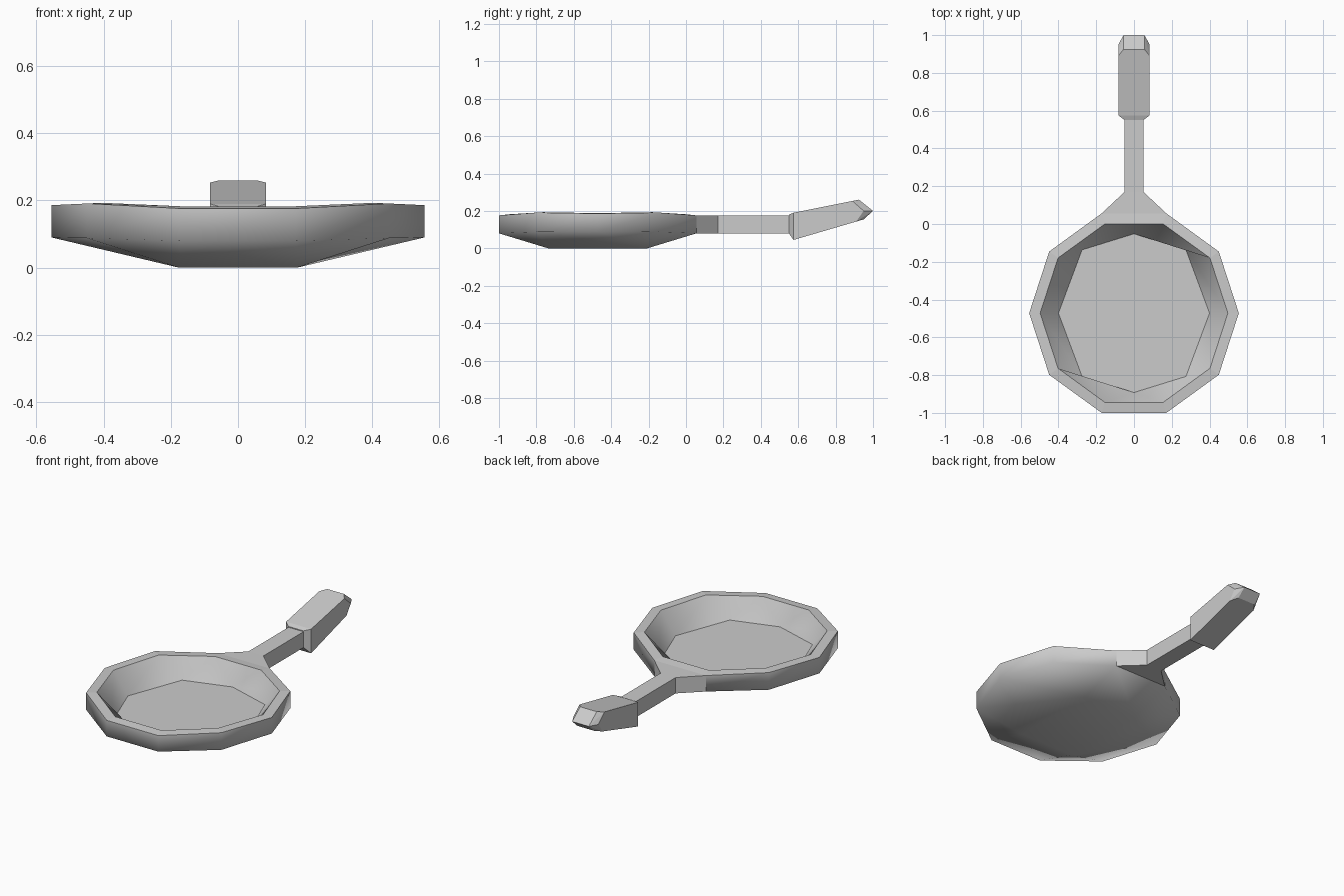
import bpy, bmesh
from math import cos, sin, pi

if "Cube" in bpy.data.objects:
    bpy.data.objects.remove(bpy.data.objects["Cube"])

CY = -0.472          # centre of the pan
N = 10


def finish(bm, name):
    bmesh.ops.recalc_face_normals(bm, faces=bm.faces[:])
    mesh = bpy.data.meshes.new(name)
    bm.to_mesh(mesh)
    bm.free()
    obj = bpy.data.objects.new(name, mesh)
    bpy.context.collection.objects.link(obj)
    return obj


# Pan body with its neck
bm = bmesh.new()


def decagon(r, heights):
    # heights: side corner, diagonal corner, end corner
    order = (0, 1, 2, 2, 1)
    return [bm.verts.new((r * cos(2 * pi * i / N), CY + r * sin(2 * pi * i / N),
                          heights[order[i % 5]])) for i in range(N)]


def face(verts, smooth=False):
    unique = list(dict.fromkeys(verts))
    if len(unique) > 2:
        f = bm.faces.new(unique)
        f.smooth = smooth


low = decagon(0.555, (0.09, 0.088, 0.08))
top = decagon(0.555, (0.186, 0.191, 0.176))
lip = decagon(0.497, (0.188, 0.193, 0.182))

# outer wall and rim; side 2 is left open for the neck
for i in range(N):
    j = (i + 1) % N
    if i != 2:
        face((low[i], low[j], top[j], top[i]), True)
    face((top[i], top[j], lip[j], lip[i]))

# underside tapering to a small foot
foot = [bm.verts.new((x, CY + y, 0)) for x, y in
        ((0.175, 0.265), (-0.175, 0.265), (-0.175, -0.265), (0.175, -0.265))]
foot_of = (0, 0, 0, 1, 1, 1, 2, 2, 3, 3)
for i in range(N):
    j = (i + 1) % N
    face((low[i], low[j], foot[foot_of[j]], foot[foot_of[i]]), True)
face((low[5], foot[1], foot[2]), True) if foot_of[5] != 1 else None
face(foot, True)

# inner wall down to an eight-sided floor
floor = [bm.verts.new((x, CY + y, 0.06)) for x, y in
         ((0.4, 0), (0.275, 0.335), (0, 0.42), (-0.275, 0.335),
          (-0.4, 0), (-0.275, -0.335), (0, -0.42), (0.275, -0.335))]
floor_of = (0, 1, 2, 2, 3, 4, 5, 6, 6, 7)
for i in range(N):
    j = (i + 1) % N
    face((lip[i], lip[j], floor[floor_of[j]], floor[floor_of[i]]), True)
face(floor)

# neck: flared root, then a straight bar
ring = [low[2], low[3], top[3], top[2]]
for y in (0.17, 0.555):
    nxt = [bm.verts.new((x, y, z)) for x, z in
           ((0.05, 0.08), (-0.05, 0.08), (-0.05, 0.175), (0.05, 0.175))]
    for i in range(4):
        j = (i + 1) % 4
        face((ring[i], ring[j], nxt[j], nxt[i]))
    ring = nxt
finish(bm, "pan_body")

# Handle grip: chamfered convex block
bm = bmesh.new()
half = ((0.05, 0.55, 0.08), (0.05, 0.55, 0.18),
        (0.083, 0.575, 0.045), (0.083, 0.575, 0.19),
        (0.083, 0.89, 0.253), (0.055, 0.925, 0.26),
        (0.083, 0.95, 0.2), (0.055, 1.0, 0.2),
        (0.083, 0.91, 0.143), (0.055, 0.95, 0.155))
for x, y, z in half:
    for s in (1, -1):
        bm.verts.new((s * x, y, z))
bmesh.ops.convex_hull(bm, input=bm.verts[:])
bmesh.ops.dissolve_limit(bm, angle_limit=0.03, verts=bm.verts[:], edges=bm.edges[:])
finish(bm, "handle_grip")
